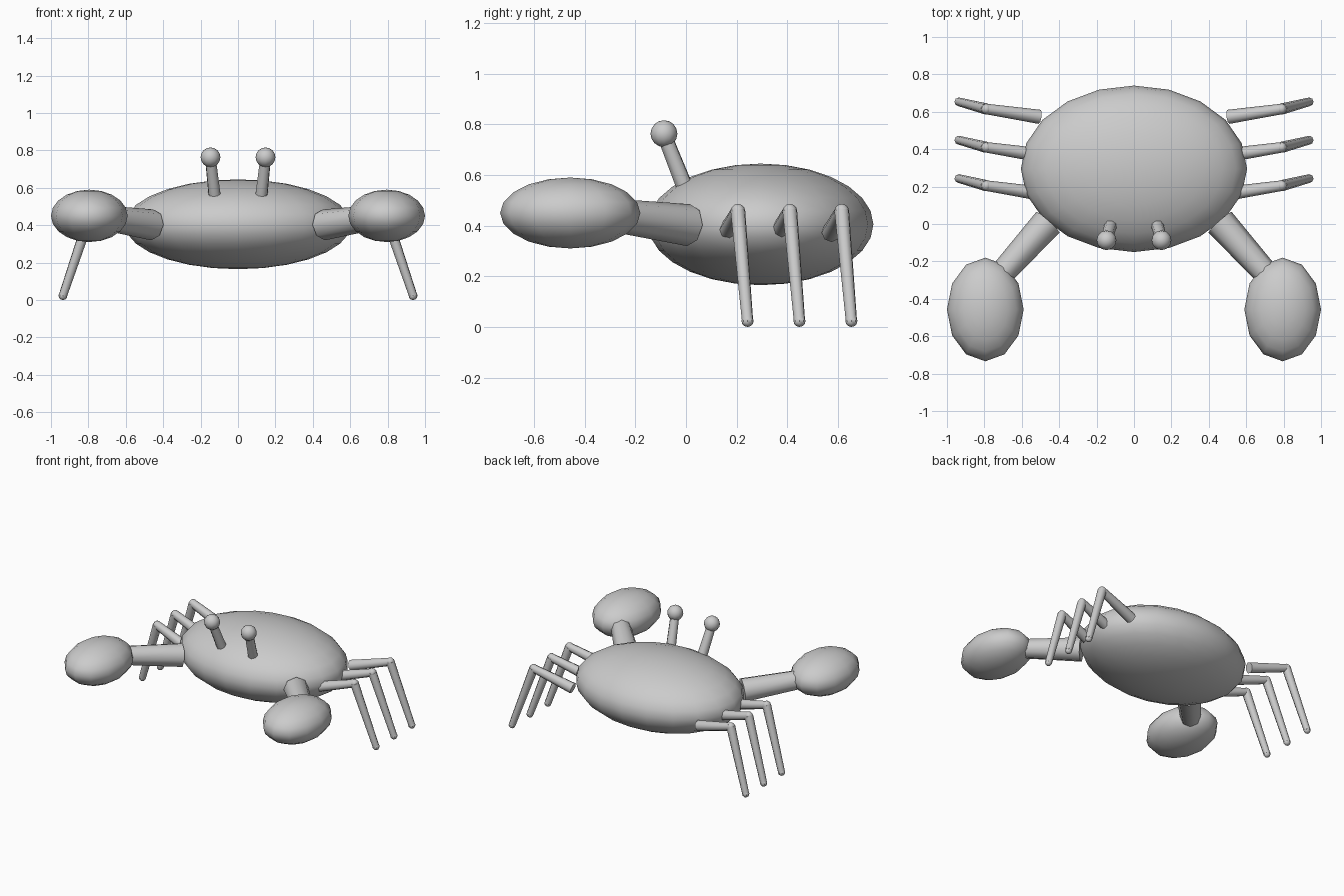
import bpy
from math import radians
from mathutils import Vector

if "Cube" in bpy.data.objects:
    bpy.data.objects.remove(bpy.data.objects["Cube"])


def smooth(ob, name):
    ob.name = name
    bpy.ops.object.shade_smooth_by_angle(angle=radians(40))
    return ob


def ellipsoid(name, center, radii, segments, rings):
    bpy.ops.mesh.primitive_uv_sphere_add(segments=segments, ring_count=rings, location=center)
    ob = bpy.context.object
    ob.scale = radii
    bpy.ops.object.transform_apply(location=False, rotation=False, scale=True)
    return smooth(ob, name)


def rod(name, start, end, r1, r2, sides=8):
    a, b = Vector(start), Vector(end)
    bpy.ops.mesh.primitive_cone_add(vertices=sides, radius1=r1, radius2=r2,
                                    depth=(b - a).length, location=(a + b) / 2)
    ob = bpy.context.object
    ob.rotation_euler = (b - a).to_track_quat('Z', 'Y').to_euler()
    bpy.ops.object.shade_smooth_by_angle(angle=radians(50))
    ob.name = name
    return ob


# Shell
ellipsoid("body", (0, 0.295, 0.405), (0.605, 0.445, 0.24), 20, 14)

for s, side in ((-1, "left"), (1, "right")):
    # Arms and claws
    rod(f"{side}_arm", (s * 0.46, 0.01, 0.402), (s * 0.72, -0.28, 0.44), 0.083, 0.066)
    ellipsoid(f"{side}_claw", (s * 0.795, -0.457, 0.45), (0.205, 0.277, 0.14), 12, 10)

    # Eyes on stalks
    rod(f"{side}_eye_stalk", (s * 0.123, 0.0, 0.54), (s * 0.147, -0.085, 0.755), 0.034, 0.03)
    ellipsoid(f"{side}_eye", (s * 0.147, -0.087, 0.763), (0.053,) * 3, 12, 8)

    # Three jointed walking legs
    for i in range(3):
        y = 0.205 * i
        hip = (s * 0.505, y + 0.163, 0.372)
        knee = (s * 0.79, y + 0.205, 0.457)
        foot = (s * 0.936, y + 0.243, 0.024)
        rod(f"{side}_upper_leg_{i + 1}", hip, knee, 0.038, 0.028)
        rod(f"{side}_lower_leg_{i + 1}", knee, foot, 0.03, 0.023)
        ellipsoid(f"{side}_knee_{i + 1}", knee, (0.029,) * 3, 8, 6)
        ellipsoid(f"{side}_foot_{i + 1}", foot, (0.024,) * 3, 8, 6)
